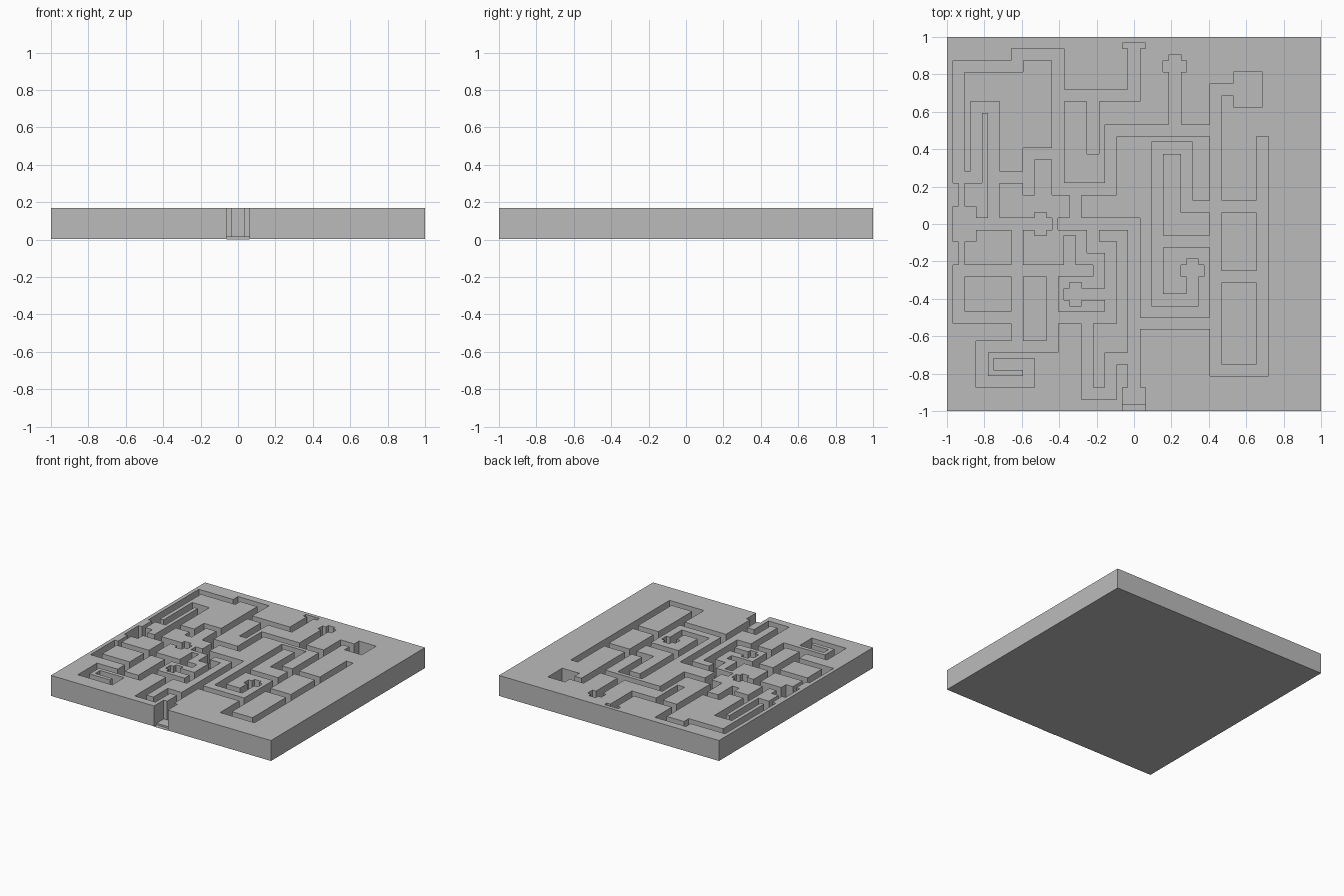
import bpy
import bmesh
import math

if "Cube" in bpy.data.objects:
    bpy.data.objects.remove(bpy.data.objects["Cube"], do_unlink=True)

CELLS = 64            # plan grid across the slab
HALF = CELLS // 2
TOP, FLOOR, LEDGE = 0.17, 0.016, 0.002
STEP = {"R": (1, 0), "L": (-1, 0), "U": (0, 1), "D": (0, -1)}
carved = set()


def room(left, bottom, right, top):
    """Carve a rectangle of the plan grid."""
    carved.update((i, j) for i in range(left, right) for j in range(bottom, top))


def corridor(x, y, moves):
    """Carve a two-cell-wide passage along a walked centre line."""
    for move in moves.split():
        dx, dy = STEP[move[0]]
        nx, ny = x + dx * int(move[1:]), y + dy * int(move[1:])
        room(min(x, nx) - 1, min(y, ny) - 1, max(x, nx) + 1, max(y, ny) + 1)
        x, y = nx, ny


# Entrance hall and central spine
room(-2, -HALF, 2, -28)
corridor(0, -27, "U27 L12")
corridor(-10, 0, "U6")
corridor(-13, 6, "R9 U10 R18")

# Right wing: ladder of passages and corner chamber
corridor(14, -25, "U48 R2")
room(17, 20, 22, 26)
corridor(14, -25, "R8 U39")
corridor(14, 3, "R8")
corridor(14, -9, "R8")
corridor(0, -17, "R14")

# Right spiral, ending in a small cross chamber
corridor(14, 3, "L5 U10 L5 D26 R6 U6")
room(8, -9, 12, -7)
corridor(4, -3, "R10")

# Rear cross chamber and rear hall
corridor(7, 16, "U12")
room(5, 26, 9, 28)
corridor(-13, 22, "R13 U7")
room(-2, 30, 2, 31)
corridor(-7, 22, "D9")

# Front left winding passages
corridor(0, -23, "L4 D6 L4 U13")
corridor(-14, -16, "R10 U12 L3 U4")
corridor(-4, -12, "L7")
corridor(-10, -13, "U2")
corridor(-14, -21, "U13")
corridor(-30, -8, "R22")
corridor(-11, -8, "U5")
corridor(-30, -8, "D8 R10")
corridor(-20, 0, "D21")
corridor(-14, -21, "L12 D6 R8 U3 L5")

# Left chamber with its narrow doorways, and the left cross chamber
room(-31, -3, -27, 3)
room(-30, 3, -29, 7)
room(-30, -7, -29, -3)
corridor(-26, 0, "R11")
corridor(-16, -1, "U2")

# Rear left winding passages
corridor(-24, 0, "U20 L3 D12 L3 U19 R10 U2 R7 D23")
corridor(-24, 8, "R6")
corridor(-18, 6, "U6 R5")


def cell(face):
    c = face.calc_center_median()
    return math.floor(c.x * HALF), math.floor(c.y * HALF)


def raise_faces(bm, faces, height):
    """Extrude a region of flat faces upward to the given height."""
    result = bmesh.ops.extrude_face_region(bm, geom=faces)
    for v in result["geom"]:
        if isinstance(v, bmesh.types.BMVert):
            v.co.z = height


def flat_faces(bm, height):
    bm.normal_update()
    return [f for f in bm.faces
            if abs(f.normal.z) > 0.5 and abs(f.calc_center_median().z - height) < 0.001]


# Slab: ledge level, then passage floors, then the wall tops
bm = bmesh.new()
bmesh.ops.create_grid(bm, x_segments=CELLS, y_segments=CELLS, size=1)
for v in bm.verts:
    v.co.z = LEDGE
raise_faces(bm, [f for f in bm.faces
                 if not (cell(f)[1] == -HALF and cell(f) in carved)], FLOOR)
raise_faces(bm, [f for f in flat_faces(bm, FLOOR) if cell(f) not in carved], TOP)

# Close the outer rim and the underside
rim = [e for e in bm.edges if e.is_boundary]
for v in bmesh.ops.extrude_edge_only(bm, edges=rim)["geom"]:
    if isinstance(v, bmesh.types.BMVert):
        v.co.z = 0
base = [e for e in bm.edges if e.is_boundary and all(v.co.z == 0 for v in e.verts)]
bmesh.ops.holes_fill(bm, edges=base, sides=0)
bmesh.ops.recalc_face_normals(bm, faces=bm.faces)
bmesh.ops.dissolve_limit(bm, angle_limit=math.radians(1),
                         verts=bm.verts, edges=bm.edges)

mesh = bpy.data.meshes.new("maze_slab")
bm.to_mesh(mesh)
bm.free()
slab = bpy.data.objects.new("maze_slab", mesh)
bpy.context.collection.objects.link(slab)

# Plain grey finish
GREY = (0.5, 0.5, 0.5, 1)
grey = bpy.data.materials.new("plain_grey")
grey.use_nodes = True
grey.diffuse_color = GREY
grey.node_tree.nodes["Principled BSDF"].inputs["Base Color"].default_value = GREY
mesh.materials.append(grey)
